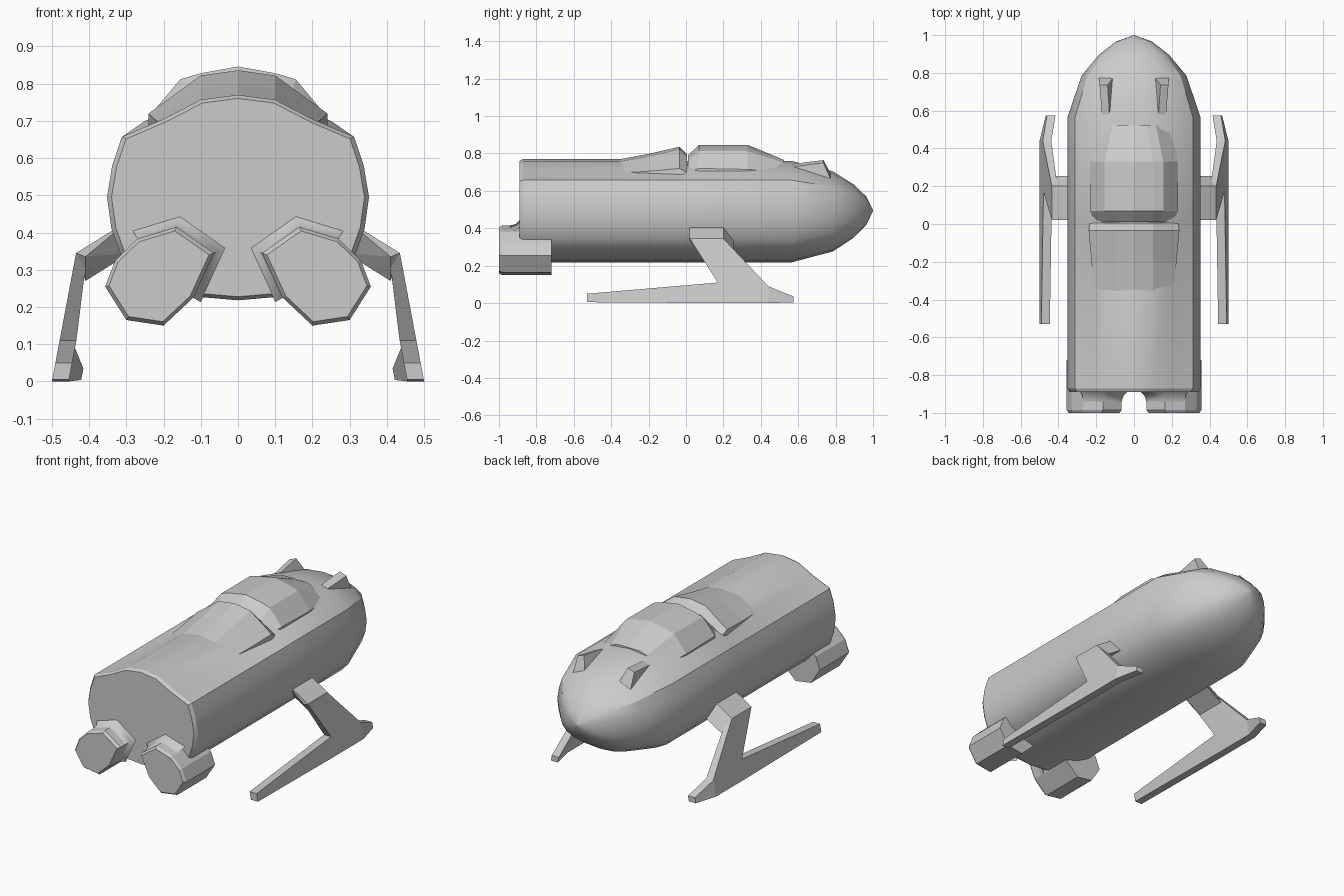
import bpy, bmesh, math
from mathutils import Vector

if "Cube" in bpy.data.objects:
    bpy.data.objects.remove(bpy.data.objects["Cube"])


def finish(name, bm, smooth=None):
    bmesh.ops.remove_doubles(bm, verts=bm.verts, dist=0.0005)
    bmesh.ops.recalc_face_normals(bm, faces=bm.faces)
    me = bpy.data.meshes.new(name)
    bm.to_mesh(me)
    bm.free()
    ob = bpy.data.objects.new(name, me)
    bpy.context.collection.objects.link(ob)
    if smooth:
        bpy.ops.object.select_all(action='DESELECT')
        ob.select_set(True)
        bpy.context.view_layer.objects.active = ob
        bpy.ops.object.shade_smooth_by_angle(angle=math.radians(smooth))
    return ob


def loft(name, rings, smooth=None):
    """Skin a list of closed rings of equal length and cap both ends."""
    bm = bmesh.new()
    vs = [[bm.verts.new(p) for p in r] for r in rings]
    n = len(rings[0])
    for a, b in zip(vs, vs[1:]):
        for i in range(n):
            j = (i + 1) % n
            bm.faces.new((a[i], a[j], b[j], b[i]))
    bm.faces.new(vs[0])
    bm.faces.new(vs[-1])
    return finish(name, bm, smooth)


def hull(name, pts):
    bm = bmesh.new()
    for p in pts:
        bm.verts.new(p)
    bmesh.ops.convex_hull(bm, input=bm.verts)
    bmesh.ops.dissolve_limit(bm, angle_limit=0.02, verts=bm.verts, edges=bm.edges)
    return finish(name, bm)


def ring(y, half, s=1.0, cz=0.495):
    """Full symmetric section from a half profile that runs top to bottom at x >= 0."""
    pts = [(x * s, y, cz + (z - cz) * s) for x, z in half]
    return pts + [(-x, yy, z) for x, yy, z in reversed(pts) if x > 1e-6]


def scaled(profile, y, s):
    c = sum((Vector(p) for p in profile), Vector((0, 0))) / len(profile)
    return [(c.x + (x - c.x) * s, y, c.y + (z - c.y) * s) for x, z in profile]


# Fuselage with pointed nose
belly = [(.338, .58), (.352, .495), (.34, .41), (.315, .34), (.27, .29),
         (.2, .252), (.115, .228), (0, .218)]
rear = [(0, .77), (.1, .757), (.2, .705), (.312, .657)] + belly
front = [(0, .76), (.14, .745), (.25, .70), (.312, .657)] + belly
loft("fuselage", [ring(-.89, rear, .965), ring(-.872, rear), ring(-.02, rear),
                  ring(.01, front), ring(.565, front), ring(.785, front, .79),
                  ring(.895, front, .53), ring(.965, front, .275),
                  ring(1.0, front, .004)], 25)


# Raised deck behind the canopy
def deck(y, *top):
    return ring(y, list(top) + [(top[-1][0], .62), (0, .62)])


loft("rear_deck", [deck(-.37, (0, .766), (.1, .754), (.21, .695)),
                   deck(-.2, (0, .798), (.1, .785), (.225, .705)),
                   deck(-.035, (0, .836), (.1, .822), (.24, .72)),
                   deck(.005, (0, .795), (.1, .78), (.235, .70))])

# Canopy
loft("canopy", [deck(.01, (0, .79), (.10, .775), (.14, .755), (.21, .70)),
                deck(.07, (0, .846), (.10, .828), (.155, .812), (.232, .72)),
                deck(.33, (0, .846), (.10, .828), (.155, .812), (.232, .715)),
                deck(.525, (0, .765), (.07, .765), (.115, .75), (.20, .70))])

engine = [(.165, .415), (.27, .383), (.33, .325), (.357, .255), (.3, .165),
          (.2, .15), (.12, .225), (.065, .345)]

for side, m in (("left", -1), ("right", 1)):
    # Rear engine pod with flared collar at the rear wall
    pod = [(x * m, z) for x, z in engine]
    loft(f"{side}_engine", [scaled(pod, -1.0, .92), scaled(pod, -.985, 1),
                            scaled(pod, -.72, 1)])
    collar = [(x * m, z) for x, z in engine if x < .3 and z > .2]
    c = Vector((.21 * m, .28))
    bm = bmesh.new()
    rows = []
    for y, s in ((-.94, 1.0), (-.91, 1.06), (-.888, 1.22)):
        rows.append([bm.verts.new((c.x + (x - c.x) * s, y, c.y + (z - c.y) * s))
                     for x, z in collar])
    for a, b in zip(rows, rows[1:]):
        for i in range(len(collar)):
            if i != 1 and i + 1 < len(collar) or i == len(collar) - 1:
                j = (i + 1) % len(collar)
                bm.faces.new((a[i], a[j], b[j], b[i]))
    finish(f"{side}_engine_collar", bm, 60)

    # Nose fin
    hull(f"{side}_nose_fin", [(x * m, y, z) for x, y, z in (
        (.13, .58, .745), (.17, .58, .73), (.14, .735, .765), (.182, .735, .75),
        (.10, .79, .66), (.185, .775, .66), (.13, .58, .65), (.17, .58, .65))])

    # Strut from the hull to the leg
    hull(f"{side}_skid_strut", [(x * m, y, z) for y in (.02, .2) for x, z in (
        (.29, .435), (.435, .345), (.41, .27), (.29, .345))
        for y in (y + (.055 if z == .27 else 0),)] + [(.41 * m, .02, .335), (.41 * m, .2, .335)])

    # Slanted leg and long skid: side profile given inner and outer faces
    prof = [(.02, .345), (.2, .345), (.44, .09), (.575, .035), (.575, .004),
            (.44, 0), (.17, 0), (-.53, .005), (-.53, .05), (.17, .11)]
    bm = bmesh.new()
    faces = []
    for outer in (True, False):
        vs = []
        for y, z in prof:
            x = .50 - .065 * z / .345
            if not outer:
                x -= .03 if z > .3 else .045
            if y > .5:
                x -= .033
            vs.append(bm.verts.new((x * m, y, z)))
        faces.append(vs)
    a, b = faces
    for i in range(len(prof)):
        j = (i + 1) % len(prof)
        bm.faces.new((a[i], a[j], b[j], b[i]))
    for v in faces:
        for idx in ((0, 1, 2, 9), (9, 2, 5, 6), (2, 3, 4, 5), (9, 6, 7, 8)):
            bm.faces.new([v[k] for k in idx])
    finish(f"{side}_landing_skid", bm)
